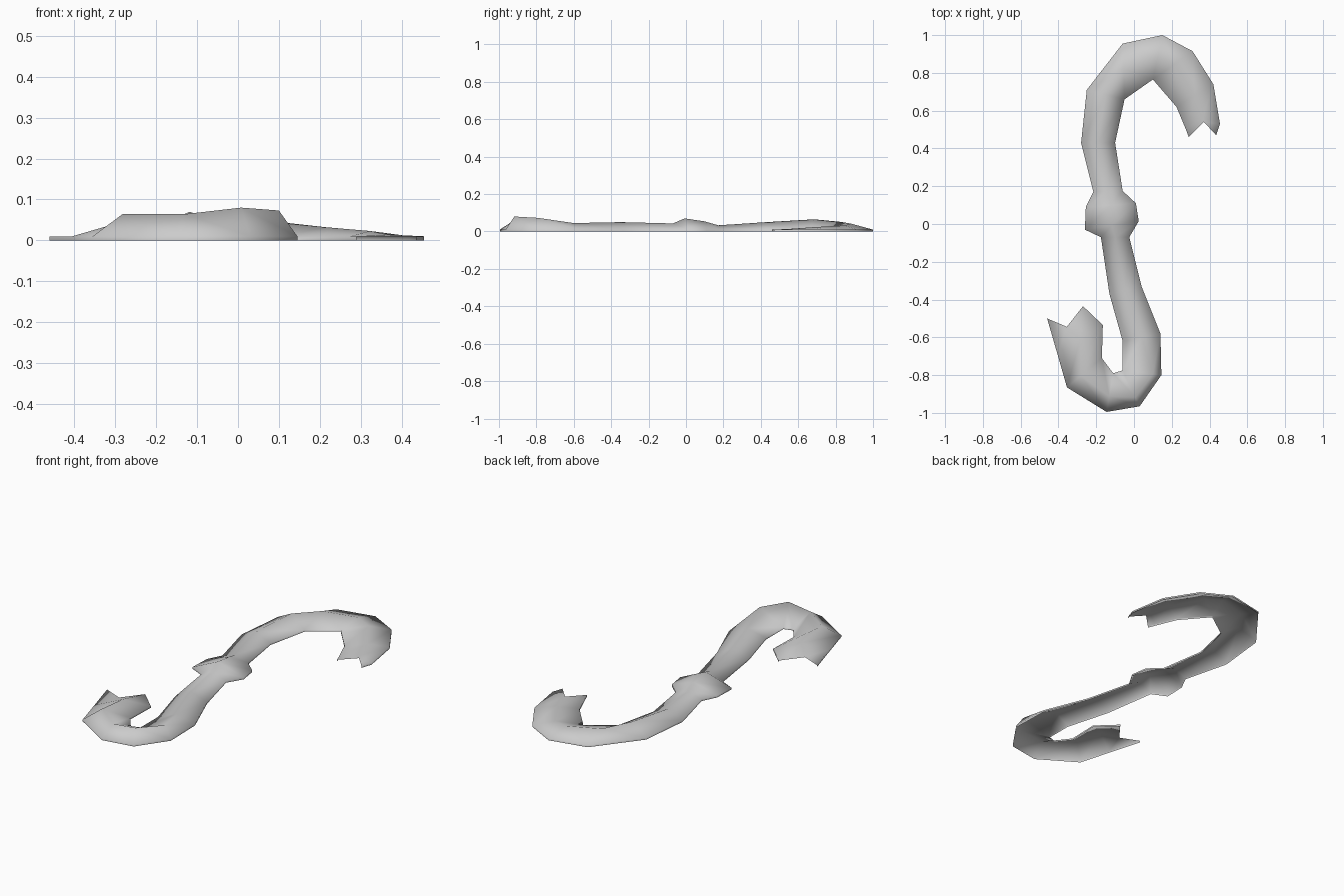
import bpy
import bmesh
from mathutils import Vector

default_cube = bpy.data.objects.get("Cube")
if default_cube:
    bpy.data.objects.remove(default_cube, do_unlink=True)

SKIRT = 0.01  # height of the short upright rim below the sloping sides


def make_material(name, colour):
    material = bpy.data.materials.new(name)
    material.use_nodes = True
    material.diffuse_color = colour
    material.node_tree.nodes["Principled BSDF"].inputs["Base Color"].default_value = colour
    return material


def section(bm, left_x, left_y, right_x, right_y, height, bias, pull=0):
    """One cross-section: rim, ridge, rim. Bias slides the ridge from left to right."""
    left = Vector((left_x, left_y, 0))
    right = Vector((right_x, right_y, 0))
    ridge = left.lerp(right, bias) + Vector((0, pull, height))
    lift = Vector((0, 0, SKIRT))
    return [bm.verts.new(p) for p in (left, left + lift, ridge, right + lift, right)]


def build_shell(name, sections, material):
    """Bridge the cross-sections into one open shell."""
    bm = bmesh.new()
    rings = [section(bm, *values) for values in sections]
    for ring, following in zip(rings, rings[1:]):
        for i in range(len(ring) - 1):
            corners = []
            for vert in (ring[i], ring[i + 1], following[i + 1], following[i]):
                corners.append(vert)
            bm.faces.new(corners)
    # weld the places where the inner bend stays on one corner
    bmesh.ops.remove_doubles(bm, verts=bm.verts, dist=0.0005)
    bmesh.ops.dissolve_degenerate(bm, edges=bm.edges, dist=0.0005)
    mesh = bpy.data.meshes.new(name)
    bm.to_mesh(mesh)
    bm.free()
    mesh.materials.append(material)
    mesh.shade_smooth()
    shell = bpy.data.objects.new(name, mesh)
    bpy.context.collection.objects.link(shell)
    return shell


# Tight front hook, from its notched tip round to the straight arm
front_hook = [
    (-.27, -.435, -.46, -.5, .01, .45, -.08),
    (-.165, -.535, -.405, -.69, .045, .5),
    (-.17, -.71, -.355, -.865, .065, .6),
    (-.11, -.79, -.145, -.995, .064, .6),
    (-.06, -.775, .03, -.965, .08, .75),
    (-.06, -.775, .145, -.8, .073, .78),
    (-.06, -.62, .14, -.58, .045, .5),
    (-.13, -.37, .04, -.33, .05, .5),
]

# Swollen knob at the middle of the arm
knob = [
    (-.175, -.07, -.025, -.07, .043, .5),
    (-.26, -.03, .025, .015, .07, .5),
    (-.255, .09, .01, .11, .054, .5),
    (-.215, .17, -.06, .175, .033, .5),
]

# Wide back hook, ending in a shallow forked tip
back_hook = [
    (-.28, .43, -.1, .43, .05, .5),
    (-.25, .71, -.05, .66, .065, .5),
    (-.06, .955, -.05, .66, .052, .45),
    (.15, 1, .1, .765, .042, .5),
    (.31, .915, .1, .765, .032, .45),
    (.42, .74, .225, .62, .023, .5),
    (.455, .53, .275, .5, .014, .5, .05),
    (.435, .47, .29, .46, .01, .45, .075),
]

grey = make_material("plain grey", (.6, .6, .6, 1))
build_shell("double_hook", front_hook + knob + back_hook, grey)
